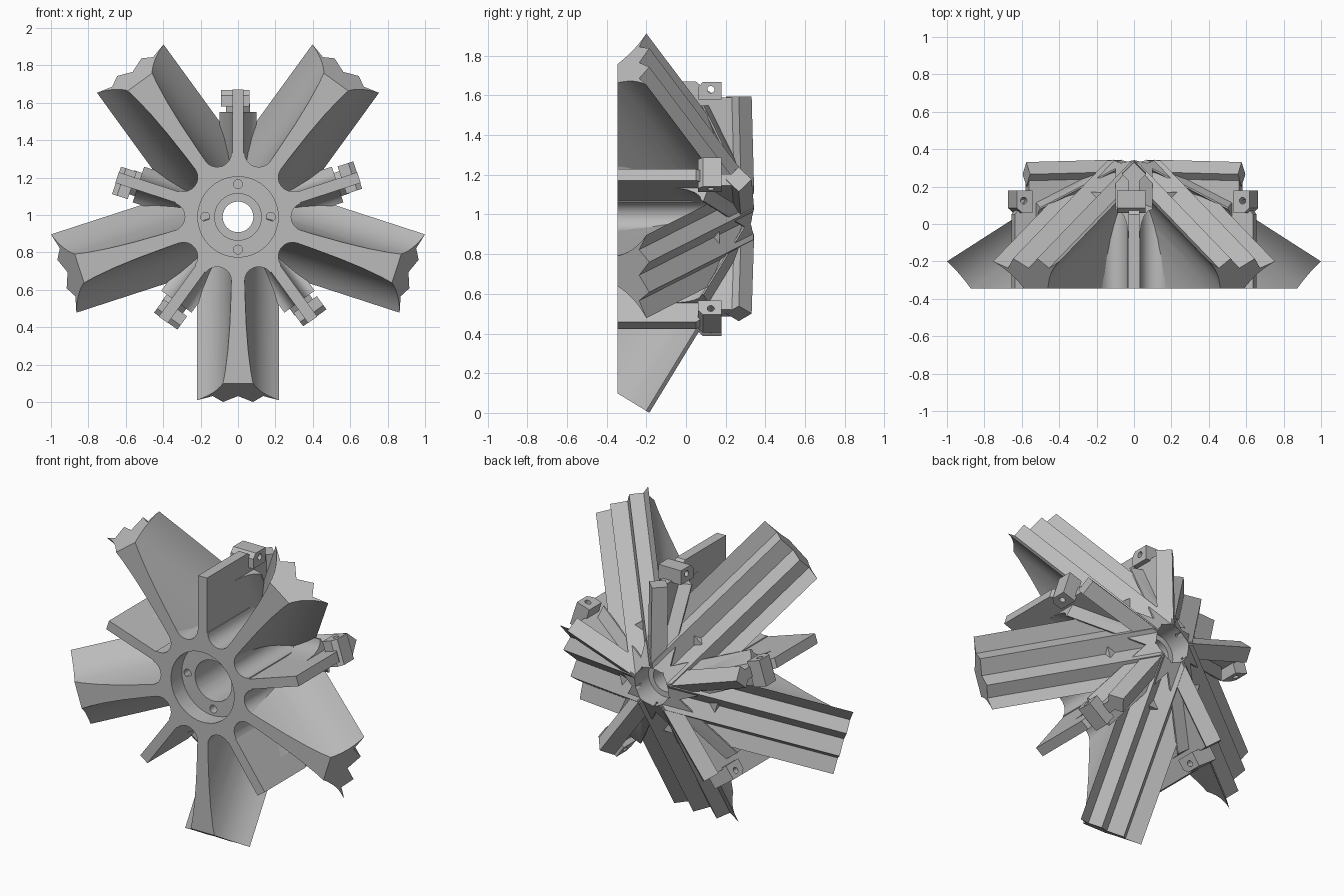
import bpy, bmesh, math
from mathutils import Matrix, Vector

if "Cube" in bpy.data.objects:
    bpy.data.objects.remove(bpy.data.objects["Cube"])

CZ, FRONT, BACK = 0.99, -0.345, 0.34
SLOPE = 0.61                      # back pyramid: y = 0.4 - SLOPE * r
grey = bpy.data.materials.new("light_grey")
grey.diffuse_color = (0.5, 0.5, 0.5, 1)
grey.use_nodes = True
grey.node_tree.nodes["Principled BSDF"].inputs["Base Color"].default_value = grey.diffuse_color


def finish(bm, name):
    bmesh.ops.recalc_face_normals(bm, faces=bm.faces)
    me = bpy.data.meshes.new(name)
    bm.to_mesh(me)
    bm.free()
    ob = bpy.data.objects.new(name, me)
    bpy.context.collection.objects.link(ob)
    me.materials.append(grey)
    return ob


def prism(bm, pts, step):
    """Extrude a closed outline of 3D points along a vector."""
    f = bm.faces.new([bm.verts.new(p) for p in pts])
    ext = bmesh.ops.extrude_face_region(bm, geom=[f])
    bmesh.ops.translate(bm, vec=step, verts=[g for g in ext["geom"] if isinstance(g, bmesh.types.BMVert)])


def clip(bm, co, no):
    """Remove everything on the normal's side and cap the cut."""
    cut = bmesh.ops.bisect_plane(bm, geom=bm.verts[:] + bm.edges[:] + bm.faces[:], dist=1e-5,
                                 plane_co=co, plane_no=no, clear_outer=True)
    bmesh.ops.holes_fill(bm, edges=[e for e in bm.edges if e.is_boundary], sides=0)


def select(ob):
    bpy.ops.object.select_all(action='DESELECT')
    ob.select_set(True)
    bpy.context.view_layer.objects.active = ob


def cut(ob, cutter):
    m = ob.modifiers.new("cut", 'BOOLEAN')
    m.operation, m.solver, m.object = 'DIFFERENCE', 'EXACT', cutter
    select(ob)
    bpy.ops.object.modifier_apply(modifier=m.name)


def cylinder(bm, co, r, depth, axis='Y', seg=20):
    rot = Matrix.Rotation(math.pi / 2, 4, 'X') if axis == 'Y' else Matrix()
    bmesh.ops.create_cone(bm, cap_ends=True, segments=seg, radius1=r, radius2=r, depth=depth,
                          matrix=Matrix.Translation(co) @ rot)


def around(ob, name, start):
    """Five copies about the wheel axis (local x is radial, local z tangential)."""
    for i in range(5):
        c = bpy.data.objects.new(f"{name}_{i + 1}", ob.data)
        bpy.context.collection.objects.link(c)
        c.matrix_world = (Matrix.Translation((0, 0, CZ)) @
                          Matrix.Rotation(-math.radians(start + 72 * i), 4, 'Y'))
    bpy.data.objects.remove(ob)


# Cutters: stepped bore, bolt holes, tab holes
bm = bmesh.new()
bore = [(0, -.5), (.215, -.5), (.215, -.24), (.125, -.24), (.125, .1),
        (.082, .1), (.082, .2), (.115, .2), (.115, .5), (0, .5)]
N = 40
rings = []
for r, y in bore:
    if r == 0:
        rings.append([bm.verts.new((0, y, 0))] * N)
    else:
        rings.append([bm.verts.new((r * math.cos(2 * math.pi * k / N), y, r * math.sin(2 * math.pi * k / N)))
                      for k in range(N)])
for a, b in zip(rings, rings[1:]):
    for k in range(N):
        q = [a[k], a[(k + 1) % N], b[(k + 1) % N], b[k]]
        bm.faces.new(list(dict.fromkeys(q)))
bore_cutter = finish(bm, "bore_cutter")

bm = bmesh.new()
for k in range(4):
    a = k * math.pi / 2
    cylinder(bm, (.175 * math.cos(a), -.22, .175 * math.sin(a)), .024, .12)
bolt_cutter = finish(bm, "bolt_cutter")

bm = bmesh.new()
cylinder(bm, (.64, .125, 0), .018, .4, 'Z')
tab_cutter = finish(bm, "tab_hole_cutter")

# Hub: scalloped front body and a pentagonal core behind it
bm = bmesh.new()
pts = []
for k in range(10):
    mid = math.radians(18 + 18 + 36 * k)
    for j in range(9):
        a = mid + math.radians(252 - 18 * j)
        pts.append((.36 * math.cos(mid) + .076 * math.cos(a), FRONT, .36 * math.sin(mid) + .076 * math.sin(a)))
prism(bm, pts, (0, .17 - FRONT, 0))
hub = finish(bm, "hub")

bm = bmesh.new()
c36 = math.cos(math.pi / 5)
bmesh.ops.create_cone(bm, cap_ends=True, segments=5, radius1=.287 / c36, radius2=.02 / c36, depth=.163,
                      matrix=Matrix.Translation((0, .17 + .0815, 0)) @ Matrix.Rotation(-math.pi / 2, 4, 'X'))
# turn the core so that a corner points up
top = max(bm.verts, key=lambda v: (round(math.hypot(v.co.x, v.co.z), 3), v.co.z)).co
bmesh.ops.rotate(bm, verts=bm.verts, cent=(0, 0, 0),
                 matrix=Matrix.Rotation(math.atan2(top.z, top.x) - math.pi / 2, 3, 'Y'))
core = finish(bm, "hub_core")
for ob in (hub, core):
    cut(ob, bore_cutter)
cut(hub, bolt_cutter)
for ob in (hub, core):
    select(ob)
    bpy.ops.object.shade_smooth_by_angle(angle=math.radians(30))
    ob.location.z = CZ

# Arm: ridged back, flared web in front, swept along the pyramid slope
L = math.hypot(1, SLOPE)
s = Vector((-1, SLOPE, 0)) / L
n = Vector((SLOPE, 1, 0)) / L
tip = Vector((.98, -.2, 0))
back = [(.22, 0), (.135, -.042), (.08, .018)]
web = [(.03 + .19 * math.exp(-d / .127), -d) for d in (.02, .045, .075, .11, .15, .2, .26, .33, .42, .55, .8)]
half = back[::-1] + web
outline = [(0, -.042)] + half + [(-t, d) for t, d in half[::-1]]
bm = bmesh.new()
prism(bm, [tip + n * d + Vector((0, 0, t)) for t, d in outline], s * 1.3)
clip(bm, (0, FRONT, 0), (0, -1, 0))
for side in (1, -1):
    clip(bm, (0, 0, 0), (-math.sin(math.pi / 5), 0, side * c36))
clip(bm, (0, BACK, 0), (0, 1, 0))
arm = finish(bm, "arm")
cut(arm, bore_cutter)
cut(arm, bolt_cutter)
select(arm)
bpy.ops.object.shade_smooth_by_angle(angle=math.radians(25))
around(arm, "arm", 54)

# Rib fin between arms
bm = bmesh.new()
fin = [(.1, FRONT), (.68, FRONT), (.68, .05), (.64, .1), (.6, .17), (.6, .27), (.1, .28)]
prism(bm, [(r, y, -.03) for r, y in fin], (0, 0, .06))
rib = finish(bm, "rib")
cut(rib, bore_cutter)
cut(rib, bolt_cutter)
around(rib, "rib", 18)

# Rib skirt: flared foot that joins the rib to the neighbouring arms
bm = bmesh.new()
side = [(.1, -.036), (.1, -.045), (.075, -.055), (.055, -.08), (.04, -.12), (.032, -.17), (.029, -.24)]
sec = [(0, 0)] + side + [(-t, d) for t, d in side[::-1]]
prism(bm, [(.1, .4 - .049 + d, t) for t, d in sec], (.46, -.46 * SLOPE * c36, 0))
clip(bm, (0, BACK, 0), (0, 1, 0))
skirt = finish(bm, "rib_skirt")
cut(skirt, bore_cutter)
select(skirt)
bpy.ops.object.shade_smooth_by_angle(angle=math.radians(35))
around(skirt, "rib_skirt", 18)

# Diamond bar along the back of each rib
bm = bmesh.new()
prism(bm, [(.06, .28 + dy, t) for dy, t in ((.065, 0), (0, .065), (-.065, 0), (0, -.065))], (.545, -.014, 0))
bar = finish(bm, "back_bar")
cut(bar, bore_cutter)
around(bar, "back_bar", 18)

# Drilled tab at the end of each rib
bm = bmesh.new()
prism(bm, [(r, y, -.062) for r, y in ((.59, .06), (.65, .06), (.678, .085), (.678, .18), (.59, .18))], (0, 0, .154))
tab = finish(bm, "rib_tab")
cut(tab, tab_cutter)
around(tab, "rib_tab", 18)

for c in (bore_cutter, bolt_cutter, tab_cutter):
    bpy.data.objects.remove(c)
